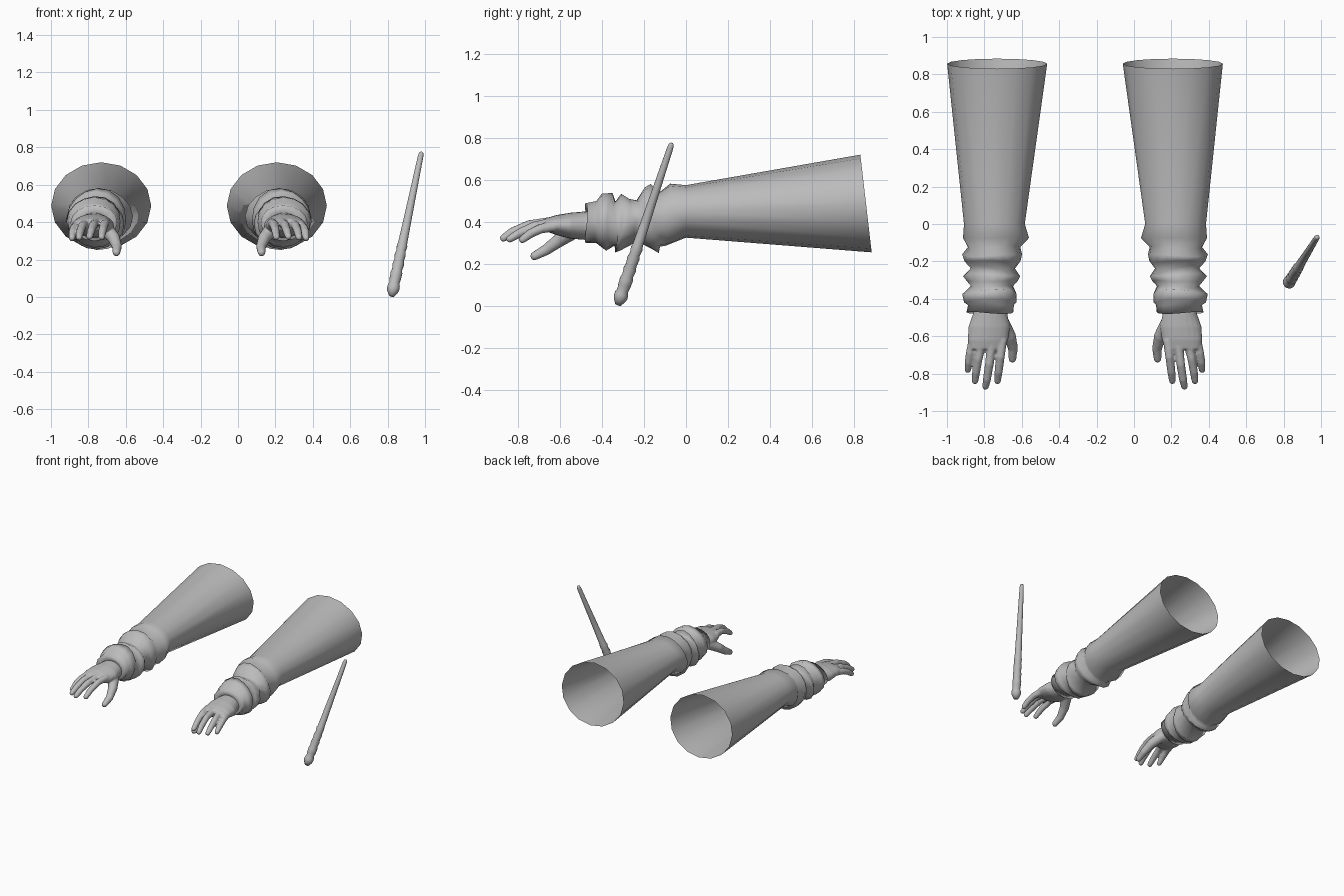
import bpy, bmesh, math
from mathutils import Vector

cube = bpy.data.objects.get("Cube")
if cube:
    bpy.data.objects.remove(cube, do_unlink=True)

grey = bpy.data.materials.new("plain_grey")
grey.use_nodes = True
tone = (0.5, 0.5, 0.5, 1)
grey.diffuse_color = tone
grey.node_tree.nodes["Principled BSDF"].inputs["Base Color"].default_value = tone

MIRROR_X = -0.262  # plane halfway between the two arms


def loft(bm, rings, cap=True):
    """Skin a list of equal-length point rings."""
    rows = [[bm.verts.new(p) for p in ring] for ring in rings]
    n = len(rows[0])
    for a, b in zip(rows, rows[1:]):
        for i in range(n):
            j = (i + 1) % n
            bm.faces.new((a[i], a[j], b[j], b[i]))
    if cap:
        bm.faces.new(rows[0])
        bm.faces.new(rows[-1])


def tube(bm, path, radii, sides=12):
    """Round tube along a path with rounded ends."""
    pts = [Vector(p) for p in path]
    d0, d1 = (pts[0] - pts[1]).normalized(), (pts[-1] - pts[-2]).normalized()
    radii = list(radii)
    r0, r1 = radii[0], radii[-1]
    pts = [pts[0] + d0 * r0 * 0.8] + pts + [pts[-1] + d1 * r1 * f for f in (0.5, 0.85)]
    radii = [r0 * 0.5] + radii + [r1 * 0.85, r1 * 0.45]
    rings = []
    for k, (p, r) in enumerate(zip(pts, radii)):
        d = pts[min(k + 1, len(pts) - 1)] - pts[max(k - 1, 0)]
        side = d.cross(Vector((0, 0, 1))).normalized()
        up = side.cross(d).normalized()
        rings.append([p + r * (math.cos(t) * side + math.sin(t) * up)
                      for t in (math.tau * i / sides for i in range(sides))])
    loft(bm, rings)


def finish(bm, name, mirrored=False):
    """Turn a bmesh into a smooth grey object, optionally on the other arm."""
    if mirrored:
        for v in bm.verts:
            v.co.x = 2 * MIRROR_X - v.co.x
    bmesh.ops.recalc_face_normals(bm, faces=bm.faces)
    mesh = bpy.data.meshes.new(name)
    bm.to_mesh(mesh)
    bm.free()
    mesh.materials.append(grey)
    mesh.shade_smooth()
    obj = bpy.data.objects.new(name, mesh)
    bpy.context.collection.objects.link(obj)
    return obj


# Sleeve sections: y, left x, right x, bottom z, top z, backward lean, wobble
SLEEVE = [
    (0.857, -0.06, 0.475, 0.255, 0.72, -0.027, 0),
    (0.0, 0.06, 0.385, 0.325, 0.575, 0, 0),
    (-0.08, 0.04, 0.393, 0.285, 0.58, 0.01, 0.02),
    (-0.125, 0.085, 0.365, 0.285, 0.545, 0, 0.03),
    (-0.155, 0.07, 0.39, 0.25, 0.58, -0.02, 0.03),
    (-0.19, 0.085, 0.385, 0.27, 0.56, -0.015, 0.03),
    (-0.235, 0.115, 0.35, 0.31, 0.505, 0, 0.04),
    (-0.285, 0.08, 0.385, 0.265, 0.51, 0.02, 0.03),
    (-0.315, 0.10, 0.37, 0.25, 0.53, 0.015, 0.03),
    (-0.335, 0.125, 0.35, 0.29, 0.495, 0, 0.03),
    (-0.37, 0.10, 0.39, 0.265, 0.54, 0.015, 0.03),
    (-0.41, 0.105, 0.385, 0.275, 0.53, 0, 0.03),
    (-0.43, 0.12, 0.365, 0.30, 0.50, 0, 0.02),
    (-0.475, 0.12, 0.37, 0.30, 0.49, 0, 0.02),
    (-0.465, 0.16, 0.33, 0.33, 0.45, 0, 0),
]


def sleeve(mirrored, label):
    bm = bmesh.new()
    rings = []
    for k, (y, x0, x1, z0, z1, lean, wob) in enumerate(SLEEVE):
        ring = []
        for i in range(16):
            t = math.tau * i / 16
            f = 1 + wob * math.sin(3 * t + 2 * k)
            ring.append(((x0 + x1) / 2 + f * math.cos(t) * (x1 - x0) / 2,
                         y + lean * math.sin(t) + wob * 0.3 * math.sin(2 * t + k),
                         (z0 + z1) / 2 + f * math.sin(t) * (z1 - z0) / 2))
        rings.append(ring)
    loft(bm, rings, cap=False)
    finish(bm, label + "_sleeve", mirrored)


# Palm sections: y, centre x, half width, centre z, half height
PALM = [
    (-0.40, 0.245, 0.08, 0.385, 0.06),
    (-0.48, 0.245, 0.092, 0.382, 0.068),
    (-0.55, 0.25, 0.112, 0.382, 0.062),
    (-0.62, 0.257, 0.108, 0.385, 0.047),
    (-0.67, 0.262, 0.092, 0.387, 0.030),
]
# Finger paths from knuckle to tip
FINGERS = [
    [(0.18, -0.62, 0.395), (0.19, -0.71, 0.39), (0.20, -0.79, 0.355), (0.205, -0.84, 0.32)],
    [(0.235, -0.63, 0.40), (0.25, -0.75, 0.385), (0.262, -0.83, 0.35), (0.27, -0.87, 0.322)],
    [(0.29, -0.63, 0.395), (0.308, -0.72, 0.38), (0.32, -0.79, 0.348), (0.326, -0.84, 0.318)],
    [(0.335, -0.62, 0.38), (0.352, -0.69, 0.368), (0.36, -0.74, 0.345), (0.364, -0.78, 0.315)],
]
THUMB = [(0.18, -0.53, 0.36), (0.14, -0.60, 0.315), (0.123, -0.665, 0.268), (0.126, -0.722, 0.237)]


def hand(mirrored, label):
    bm = bmesh.new()
    loft(bm, [[(cx + rx * math.cos(t), y, cz + rz * math.sin(t))
               for t in (math.tau * i / 20 for i in range(20))]
              for y, cx, rx, cz, rz in PALM])
    for path in FINGERS:
        tube(bm, path, (0.026, 0.023, 0.022, 0.018))
    tube(bm, THUMB, (0.04, 0.034, 0.027, 0.021))
    obj = finish(bm, label + "_hand", mirrored)
    # Fuse palm and fingers into one skin
    fuse = obj.modifiers.new("fuse", "REMESH")
    fuse.mode = "VOXEL"
    fuse.voxel_size = 0.006
    fuse.use_smooth_shade = True
    soften = obj.modifiers.new("soften", "SMOOTH")
    soften.factor = 0.5
    soften.iterations = 5


for mirrored, label in ((False, "left"), (True, "right")):
    sleeve(mirrored, label)
    hand(mirrored, label)

# Wand: round pommel, ringed grip, tapering shaft (fraction of length, radius)
WAND = [(0, 0.028), (0.02, 0.034), (0.045, 0.033), (0.065, 0.027), (0.10, 0.031),
        (0.14, 0.032), (0.16, 0.027), (0.20, 0.031), (0.23, 0.026), (0.27, 0.030),
        (0.30, 0.025), (0.335, 0.029), (0.35, 0.025), (0.65, 0.020), (0.98, 0.015), (1, 0.013)]
base, tip = Vector((0.826, -0.317, 0.026)), Vector((0.979, -0.071, 0.765))
bm = bmesh.new()
tube(bm, [base.lerp(tip, t) for t, r in WAND], [r for t, r in WAND], 16)
finish(bm, "wand")
